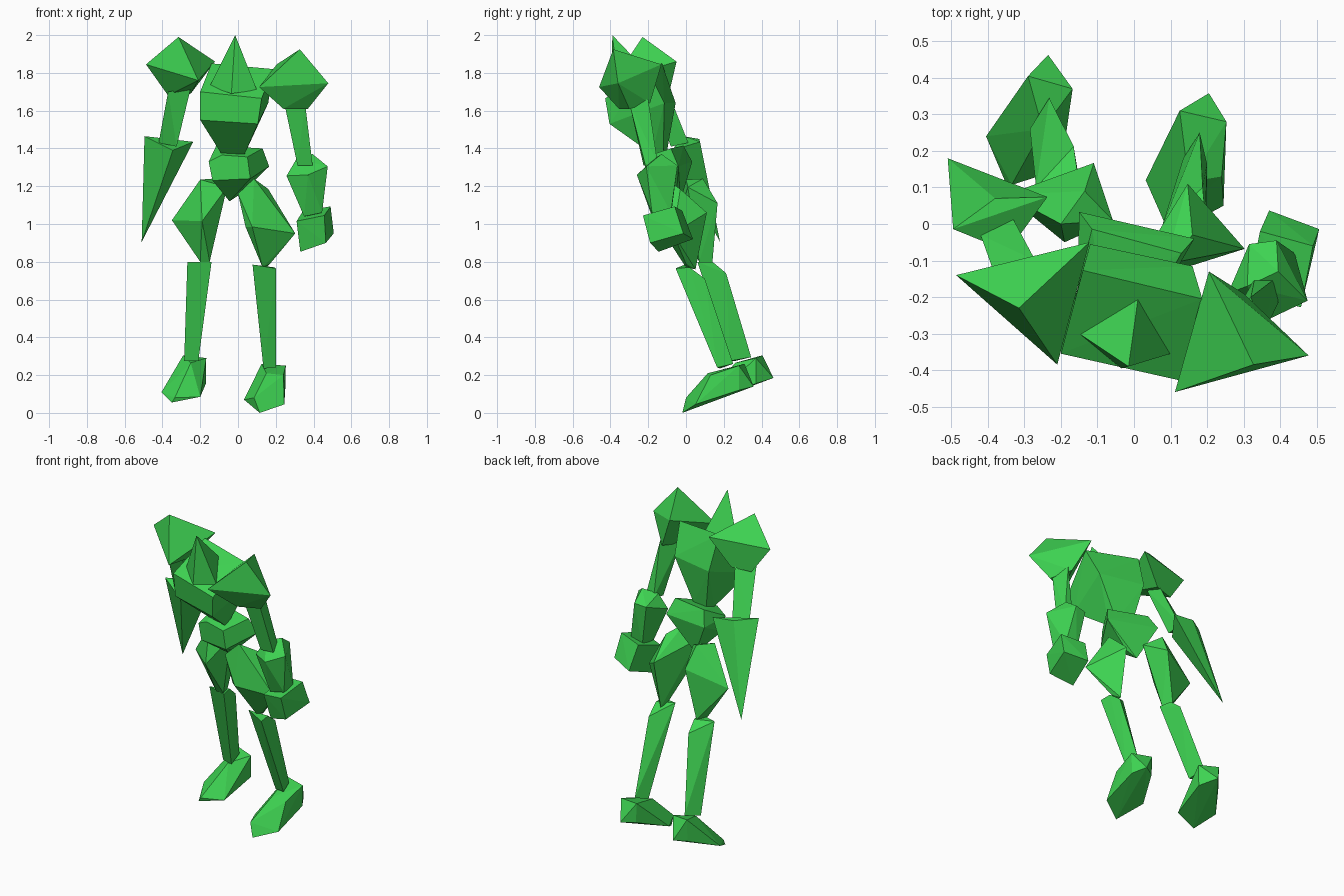
import bpy, bmesh

green = bpy.data.materials.new("green")
green.diffuse_color = (0.048, 0.65, 0.084, 1)


def part(name, *corners):
    """Faceted solid wrapped tightly round a few corner points."""
    bm = bmesh.new()
    for c in corners:
        bm.verts.new(c)
    bmesh.ops.convex_hull(bm, input=bm.verts)
    spare = [v for v in bm.verts if not v.link_faces]
    bmesh.ops.delete(bm, geom=spare, context='VERTS')
    bmesh.ops.dissolve_limit(bm, angle_limit=0.03, verts=bm.verts, edges=bm.edges)
    bmesh.ops.recalc_face_normals(bm, faces=bm.faces)
    me = bpy.data.meshes.new(name)
    bm.to_mesh(me)
    bm.free()
    me.materials.append(green)
    ob = bpy.data.objects.new(name, me)
    bpy.context.collection.objects.link(ob)
    return ob


# Head: pointed hood
part("head", (-.015, -.39, 2.0), (-.15, -.30, 1.73), (.10, -.355, 1.71),
     (-.035, -.395, 1.69), (.013, -.19, 1.79))

# Chest tapering to the waist
part("torso", (-.14, -.127, 1.85), (.187, -.205, 1.82),
     (-.12, -.055, 1.64), (.16, -.115, 1.64),
     (-.20, -.355, 1.70), (.125, -.428, 1.665),
     (-.20, -.335, 1.55), (.105, -.405, 1.53),
     (-.09, -.15, 1.375), (.035, -.18, 1.37),
     (-.07, -.10, 1.39), (.03, -.12, 1.38))

# Pelvis block with a wedge underneath
part("pelvis", (-.115, -.014, 1.415), (.13, -.08, 1.40),
     (-.15, .033, 1.33), (.165, -.04, 1.305),
     (-.085, -.19, 1.365), (.05, -.22, 1.355),
     (-.155, -.17, 1.33), (-.135, -.17, 1.23), (.065, -.215, 1.24),
     (-.045, -.03, 1.12), (.015, -.05, 1.16))

# Shoulder plates
part("left_shoulder", (-.315, -.23, 1.99), (-.122, -.05, 1.86),
     (-.487, -.14, 1.845), (-.21, -.385, 1.76),
     (-.37, -.12, 1.68), (-.25, -.09, 1.69))
part("right_shoulder", (.327, -.385, 1.925), (.478, -.36, 1.745),
     (.112, -.46, 1.725), (.205, -.13, 1.845),
     (.24, -.355, 1.61), (.37, -.30, 1.61), (.30, -.19, 1.64))

# Upper arms, three-sided
part("left_upper_arm", (-.37, -.17, 1.70), (-.27, -.10, 1.71), (-.25, -.19, 1.72),
     (-.42, -.03, 1.43), (-.33, .012, 1.43), (-.325, -.08, 1.41))
part("right_upper_arm", (.245, -.30, 1.64), (.355, -.30, 1.64), (.32, -.20, 1.66),
     (.315, -.225, 1.31), (.395, -.215, 1.31), (.385, -.15, 1.32), (.33, -.15, 1.32))

# Left forearm: long blade
part("left_blade", (-.495, -.014, 1.465), (-.237, .074, 1.435),
     (-.345, -.075, 1.39), (-.38, .07, 1.45), (-.51, .18, .905))

# Right forearm and fist
part("right_forearm", (.257, -.19, 1.255), (.31, -.17, 1.345),
     (.395, -.13, 1.37), (.315, -.055, 1.30), (.39, -.045, 1.31),
     (.475, -.21, 1.305), (.37, -.26, 1.26), (.35, -.18, 1.04), (.445, -.18, 1.06),
     (.44, -.08, 1.06), (.36, -.08, 1.04))
part("right_fist", (.31, -.19, 1.015), (.457, -.228, 1.045),
     (.465, -.19, .90), (.33, -.145, .853),
     (.345, -.02, 1.07), (.49, -.06, 1.093), (.507, -.014, .95), (.37, .037, .92))

# Thighs
part("left_thigh", (-.20, .0, 1.235), (-.135, .09, 1.24), (-.058, .01, 1.195),
     (-.11, .167, 1.11), (-.35, .08, 1.02), (-.19, -.05, 1.015),
     (-.20, .07, .80), (-.15, .07, .80), (-.17, .14, .80))
part("right_thigh", (.085, -.11, 1.24), (.16, -.03, 1.185), (.0, -.13, 1.16),
     (.147, .11, 1.06), (.303, -.068, .95), (.075, -.14, .985),
     (.04, -.11, .985), (.14, .05, .76), (.17, .0, .79), (.13, .0, .77))

# Shins, three-sided and narrowing to the ankle
part("left_shin", (-.268, .10, .80), (-.14, .06, .80), (-.155, .14, .80),
     (-.165, .212, .74), (-.285, .26, .275), (-.21, .235, .275), (-.232, .345, .295))
part("right_shin", (.077, -.005, .785), (.20, -.055, .765), (.195, .02, .77),
     (.188, .10, .71), (.135, .18, .235), (.20, .165, .24), (.18, .25, .26))

# Feet: wedges with a raised ankle
part("left_foot", (-.29, .405, .305), (-.168, .37, .29), (-.25, .26, .265),
     (-.235, .463, .185), (-.17, .37, .155), (-.29, .40, .17),
     (-.405, .24, .11), (-.35, .11, .055), (-.20, .15, .085), (-.335, .107, .08))
part("right_foot", (.125, .31, .26), (.253, .28, .25), (.15, .115, .21),
     (.24, .13, .20), (.205, .358, .14), (.25, .28, .12), (.13, .31, .14),
     (.032, .12, .07), (.085, .0, .08), (.115, -.02, .0), (.245, .05, .045))
